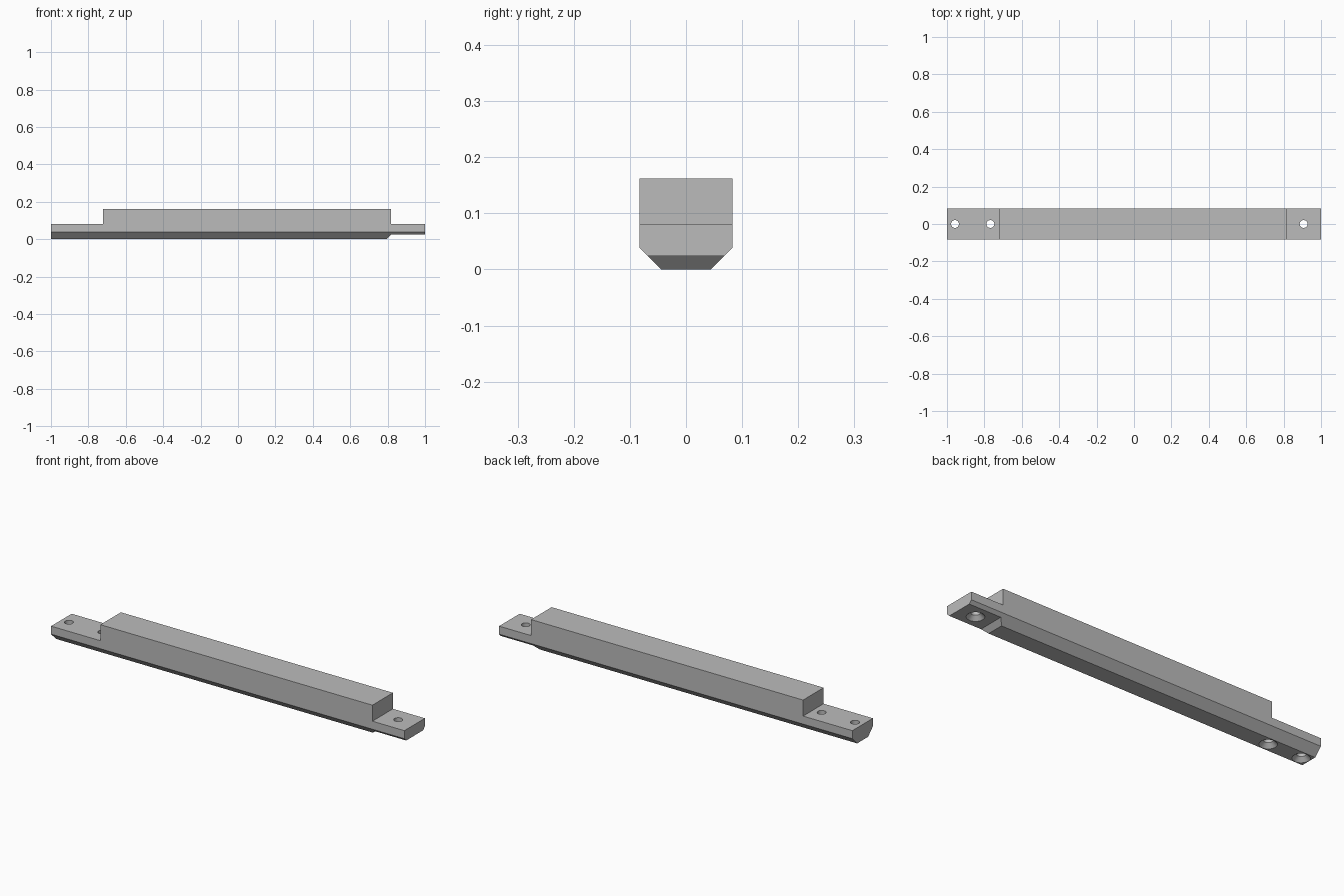
import bpy
import bmesh
from mathutils import Vector

if "Cube" in bpy.data.objects:
    bpy.data.objects.remove(bpy.data.objects["Cube"], do_unlink=True)

HALF_WIDTH = 0.083
STEP = 0.024           # underside recess height at the left end
TAB = 0.08             # top of the end tabs
TOP = 0.162

grey = bpy.data.materials.new("plain grey")
grey.use_nodes = True
colour = (0.5, 0.5, 0.5, 1)
grey.diffuse_color = colour
grey.node_tree.nodes["Principled BSDF"].inputs["Base Color"].default_value = colour


def add_object(name, bm):
    bmesh.ops.recalc_face_normals(bm, faces=bm.faces)
    mesh = bpy.data.meshes.new(name)
    bm.to_mesh(mesh)
    bm.free()
    obj = bpy.data.objects.new(name, mesh)
    bpy.context.collection.objects.link(obj)
    mesh.materials.append(grey)
    return obj


# Bar: side profile pulled across the width
profile = [(-1, 0), (0.795, 0), (0.819, STEP), (1, STEP), (1, TAB),
           (0.819, TAB), (0.819, TOP), (-0.721, TOP), (-0.721, TAB), (-1, TAB)]
bm = bmesh.new()
side = bm.faces.new([bm.verts.new((x, -HALF_WIDTH, z)) for x, z in profile])
pulled = bmesh.ops.extrude_face_region(bm, geom=[side])["geom"]
bmesh.ops.translate(bm, vec=(0, 2 * HALF_WIDTH, 0),
                    verts=[v for v in pulled if isinstance(v, bmesh.types.BMVert)])
bmesh.ops.recalc_face_normals(bm, faces=bm.faces)

# Long chamfers along both lower edges
for s in (-1, 1):
    cut = bmesh.ops.bisect_plane(
        bm, geom=bm.verts[:] + bm.edges[:] + bm.faces[:],
        plane_co=(0, s * HALF_WIDTH, 0.039),
        plane_no=Vector((0, s, -1)).normalized(), clear_outer=True)
    rim = [e for e in cut["geom_cut"] if isinstance(e, bmesh.types.BMEdge)]
    bmesh.ops.holes_fill(bm, edges=rim, sides=0)
bar = add_object("bar", bm)


# Screw holes: straight bore with a conical countersink underneath
def cut_hole(x, base):
    outline = [(0, base - 0.01), (0.051, base - 0.01), (0.021, base + 0.02),
               (0.021, TOP), (0, TOP)]
    cutter_bm = bmesh.new()
    verts = [cutter_bm.verts.new((r, 0, z)) for r, z in outline]
    edges = [cutter_bm.edges.new(pair) for pair in zip(verts, verts[1:])]
    bmesh.ops.spin(cutter_bm, geom=verts + edges, cent=(0, 0, 0), axis=(0, 0, 1),
                   angle=6.283185, steps=32, use_merge=False)
    bmesh.ops.remove_doubles(cutter_bm, verts=cutter_bm.verts, dist=0.0001)
    cutter = add_object("hole_cutter", cutter_bm)
    cutter.location.x = x
    cutter.hide_render = True
    cutter.hide_set(True)
    mod = bar.modifiers.new("screw_hole", "BOOLEAN")
    mod.operation = "DIFFERENCE"
    mod.solver = "EXACT"
    mod.object = cutter


for x, base in ((-0.957, 0), (-0.768, 0), (0.907, STEP)):
    cut_hole(x, base)

# Apply the cuts, then smooth the round walls only
bpy.context.view_layer.objects.active = bar
bar.select_set(True)
for mod in list(bar.modifiers):
    bpy.ops.object.modifier_apply(modifier=mod.name)
for helper in [o for o in bpy.data.objects if o.name.startswith("hole_cutter")]:
    bpy.data.objects.remove(helper, do_unlink=True)
bpy.ops.object.shade_smooth_by_angle(angle=0.5)
